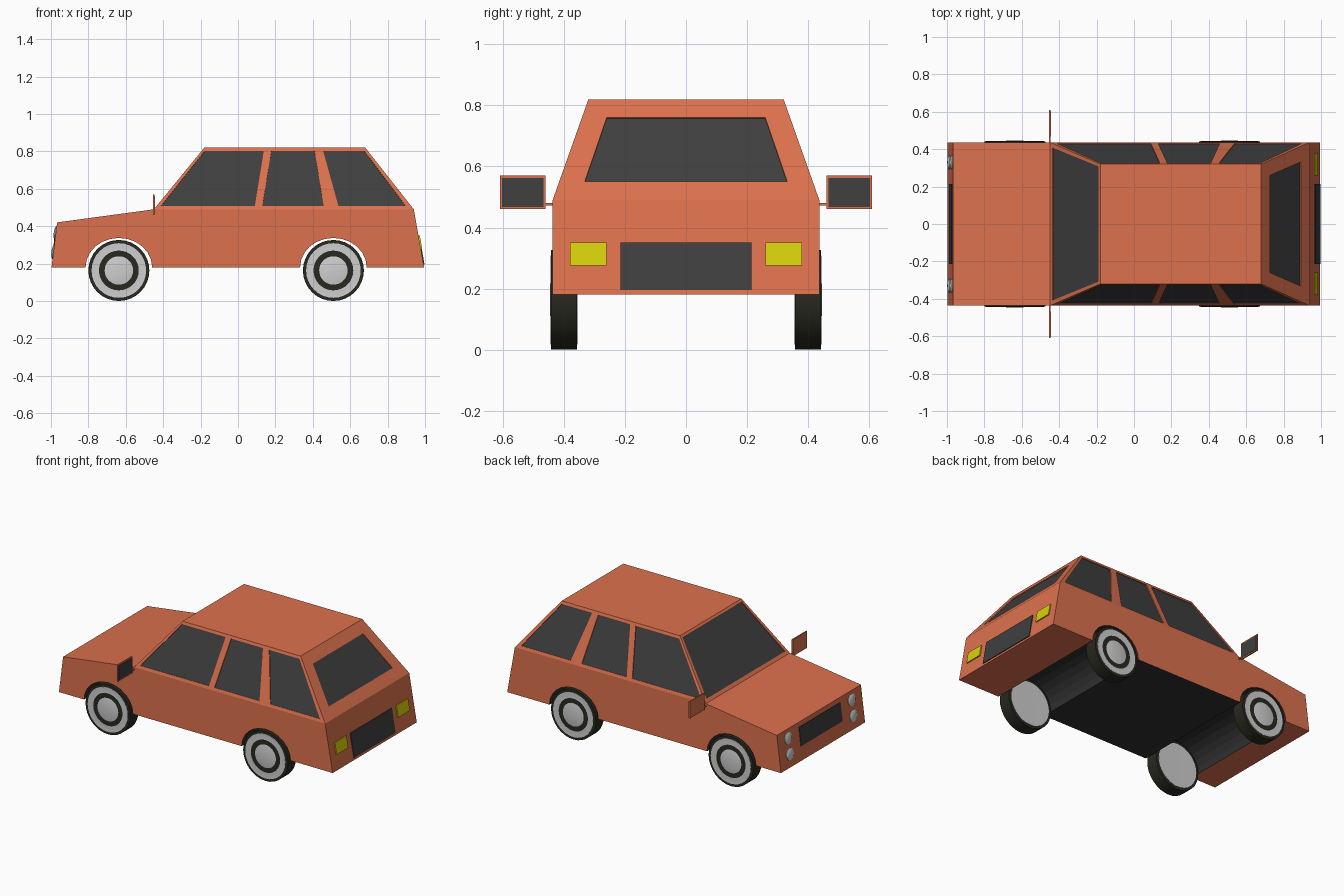
import bpy, bmesh, math
from mathutils import Vector

if "Cube" in bpy.data.objects:
    bpy.data.objects.remove(bpy.data.objects["Cube"])


def material(name, col):
    m = bpy.data.materials.new(name)
    m.diffuse_color = (*col, 1)
    m.use_nodes = True
    m.node_tree.nodes["Principled BSDF"].inputs["Base Color"].default_value = m.diffuse_color
    return m


PAINT = material("orange paint", (0.72, 0.165, 0.075))
GLASS = material("dark glass", (0.05, 0.05, 0.05))
UNDER = material("dark underside", (0.03, 0.03, 0.03))
TYRE = material("tyre black", (0.022, 0.022, 0.014))
METAL = material("light grey metal", (0.62, 0.62, 0.63))
YELLOW = material("yellow lamp", (0.69, 0.63, 0.003))


def finish(bm, name, *mats):
    bmesh.ops.recalc_face_normals(bm, faces=bm.faces[:])
    me = bpy.data.meshes.new(name)
    bm.to_mesh(me)
    bm.free()
    for m in mats:
        me.materials.append(m)
    ob = bpy.data.objects.new(name, me)
    bpy.context.collection.objects.link(ob)
    return ob


def activate(ob):
    bpy.ops.object.select_all(action='DESELECT')
    ob.select_set(True)
    bpy.context.view_layer.objects.active = ob


def plate(name, pts, lo, hi, mat):
    """Flat polygon thickened from lo to hi along its outward normal."""
    pts = [Vector(p) for p in pts]
    n = (pts[1] - pts[0]).cross(pts[2] - pts[1]).normalized()
    mid = sum(pts, Vector()) / len(pts)
    if n.dot(mid - Vector((0, 0, 0.4))) < 0:
        n = -n
    bm = bmesh.new()
    a = [bm.verts.new(p + n * lo) for p in pts]
    b = [bm.verts.new(p + n * hi) for p in pts]
    bm.faces.new(a)
    bm.faces.new(b)
    for i in range(len(pts)):
        j = (i + 1) % len(pts)
        bm.faces.new((a[i], a[j], b[j], b[i]))
    return finish(bm, name, mat)


def lathe(name, profile, loc, axis, mat, segs=32):
    """Turn (radius, height) points around an axis."""
    rot = Vector((0, 0, 1)).rotation_difference(Vector(axis))
    bm = bmesh.new()
    rings = []
    for r, h in profile:
        rings.append([bm.verts.new(Vector(loc) + rot @ Vector((
            r * math.cos(math.tau * k / segs), r * math.sin(math.tau * k / segs), h)))
            for k in range(segs)])
    for p, q in zip(rings, rings[1:]):
        for k in range(segs):
            j = (k + 1) % segs
            bm.faces.new((p[k], p[j], q[j], q[k]))
    bm.faces.new(rings[0])
    bm.faces.new(rings[-1])
    ob = finish(bm, name, mat)
    activate(ob)
    bpy.ops.object.shade_smooth_by_angle(angle=math.radians(35))
    return ob


def box(name, x0, x1, y0, y1, z0, z1, mat):
    return plate(name, [(x0, y0, z0), (x1, y0, z0), (x1, y1, z0), (x0, y1, z0)],
                 0, math.copysign(z1 - z0, z0 - 0.4), mat)


# Key dimensions
WHEELS = (-0.637, 0.51)
BELT, ROOF, SILL = 0.49, 0.82, 0.18
HALF, ROOF_HALF = 0.437, 0.32


def lerp_z(z, a, b):
    return a + (b - a) * (z - BELT) / (ROOF - BELT)


def side_y(z):
    return lerp_z(z, HALF, ROOF_HALF)


def front_x(z):
    return -0.997 + (z - SILL) / 0.24 * 0.03


def rear_x(z):
    return 0.995 - (z - SILL) / (BELT - SILL) * 0.055


# Body: side outline with wheel arches, swept across the width, tapered cabin on top
lower = [(0.94, BELT), (0.995, SILL)]
for cx in reversed(WHEELS):
    lower += [(cx + 0.178 * math.cos(math.pi * k / 12),
               SILL + 0.157 * math.sin(math.pi * k / 12)) for k in range(13)]
lower += [(-0.997, SILL), (-0.967, 0.42), (-0.45, BELT)]
upper = [(-0.18, ROOF), (0.68, ROOF)]
bm = bmesh.new()
sides = []
for s in (-1, 1):
    lo = [bm.verts.new((x, s * HALF, z)) for x, z in lower]
    up = [bm.verts.new((x, s * ROOF_HALF, z)) for x, z in upper]
    bm.faces.new(lo)
    bm.faces.new([lo[-1], *up, lo[0]])
    sides.append(lo + up)
L, R = sides
for i in range(len(L)):
    j = (i + 1) % len(L)
    f = bm.faces.new((L[i], L[j], R[j], R[i]))
    c = f.calc_center_median()
    # floor between the axles and arch linings are dark
    if c.z < 0.36 and abs(c.x + 0.06) < 0.76:
        f.material_index = 1
body = finish(bm, "car_body", PAINT, UNDER)


def window(name, pts):
    """Cut a shallow recess in the body and lay glass in it."""
    cutter = plate(name + "_cutter", pts, -0.008, 0.02, PAINT)
    cutter.hide_render = True
    mod = body.modifiers.new("recess", 'BOOLEAN')
    mod.operation, mod.solver, mod.object = 'DIFFERENCE', 'EXACT', cutter
    activate(body)
    bpy.ops.object.modifier_apply(modifier=mod.name)
    bpy.data.objects.remove(cutter)
    plate(name, pts, -0.009, -0.005, GLASS)


# Side windows: x positions at bottom left, bottom right, top right, top left
Z0, Z1 = 0.508, 0.803
SIDE = {"front_side_window": (-0.412, 0.09, 0.138, -0.178),
        "middle_side_window": (0.13, 0.458, 0.41, 0.178),
        "rear_side_window": (0.537, 0.897, 0.675, 0.455)}
for name, (a, b, c, d) in SIDE.items():
    for s in (-1, 1):
        window(f"{name}_{'right' if s < 0 else 'left'}",
               [(x, s * side_y(z), z) for x, z in ((a, Z0), (b, Z0), (c, Z1), (d, Z1))])


# Windscreen and tailgate window
def end_window(name, xa, xb, z0, y0, z1, y1):
    window(name, [(lerp_z(z, xa, xb), y, z)
                  for y, z in ((-y0, z0), (y0, z0), (y1, z1), (-y1, z1))])


end_window("windscreen", -0.45, -0.18, 0.508, 0.408, 0.808, 0.308)
end_window("tailgate_window", 0.94, 0.68, 0.55, 0.332, 0.76, 0.26)


# Front grille, tail panel and tail lamps
def end_plate(name, fx, y0, y1, z0, z1, t, mat):
    plate(name, [(fx(z), y, z) for y, z in ((y0, z0), (y1, z0), (y1, z1), (y0, z1))],
          -0.002, t, mat)


end_plate("front_grille", front_x, -0.215, 0.215, 0.27, 0.39, 0.004, GLASS)
end_plate("tail_panel", rear_x, -0.215, 0.215, 0.195, 0.35, 0.005, GLASS)
for s, side in ((-1, "right"), (1, "left")):
    end_plate(f"tail_lamp_{side}", rear_x, s * 0.26, s * 0.38, 0.275, 0.35, 0.007, YELLOW)

    # Paired round headlamps
    for label, z in (("upper", 0.363), ("lower", 0.262)):
        lathe(f"{label}_headlamp_{side}",
              [(0.038, -0.005), (0.038, 0.003), (0.03, 0.007), (0.016, 0.01), (0.004, 0.011)],
              (front_x(z), s * 0.33, z), (-0.24, 0, 0.03), METAL, 24)

    # Door mirrors
    box(f"mirror_stalk_{side}", -0.454, -0.446, s * 0.42, s * 0.465, 0.472, 0.48, PAINT)
    box(f"mirror_shell_{side}", -0.455, -0.447, s * 0.46, s * 0.61, 0.46, 0.57, PAINT)
    box(f"mirror_glass_{side}", -0.448, -0.445, s * 0.467, s * 0.603, 0.468, 0.562, GLASS)

    # Wheels: tyre with a shallow stepped disc on both faces
    for label, cx in zip(("front", "rear"), WHEELS):
        loc = (cx, s * 0.4, 0.163)
        lathe(f"{label}_tyre_{side}", [(0.146, -0.043), (0.163, -0.042), (0.163, 0.042),
                                       (0.146, 0.043)], loc, (0, s, 0), TYRE)
        lathe(f"{label}_wheel_disc_{side}",
              [(0.075, -0.044), (0.146, -0.0445), (0.146, 0.0445), (0.08, 0.042),
               (0.07, 0.0445), (0.01, 0.046)], loc, (0, s, 0), METAL)
